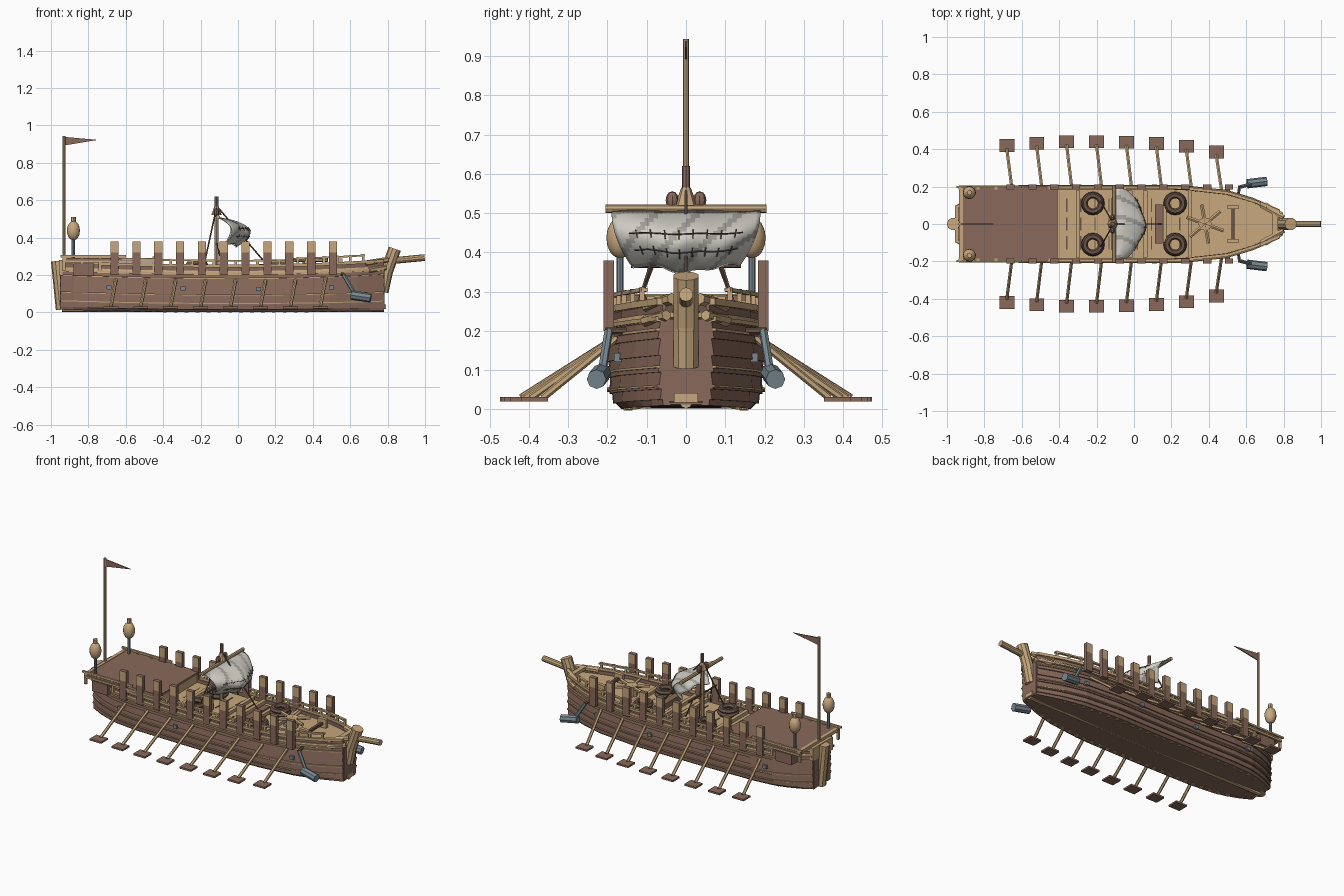
import bpy, bmesh, math
from mathutils import Vector

cube = bpy.data.objects.get("Cube")
if cube:
    bpy.data.objects.remove(cube, do_unlink=True)


def material(name, hexcode):
    rgb = [(int(hexcode[i:i + 2], 16) / 255) ** 2.2 for i in (0, 2, 4)] + [1]
    m = bpy.data.materials.new(name)
    m.use_nodes = True
    m.diffuse_color = rgb
    m.node_tree.nodes["Principled BSDF"].inputs["Base Color"].default_value = rgb
    return m


TAN = material("tan_wood", "c6a67c")
BROWN = material("brown_wood", "88695b")
DARK = material("dark_rope", "69554a")
STEEL = material("blue_grey_metal", "788890")
CLOTH = material("pale_cloth", "d2cfc6")
SHADE = material("grey_cloth", "a5a39c")


def finish(bm, name, *mats):
    bmesh.ops.recalc_face_normals(bm, faces=bm.faces)
    me = bpy.data.meshes.new(name)
    bm.to_mesh(me)
    bm.free()
    for m in mats:
        me.materials.append(m)
    ob = bpy.data.objects.new(name, me)
    bpy.context.collection.objects.link(ob)
    return ob


def box(name, c, size, mat):
    bm = bmesh.new()
    bmesh.ops.create_cube(bm, size=1)
    for v in bm.verts:
        v.co = Vector([c[i] + v.co[i] * size[i] for i in range(3)])
    return finish(bm, name, mat)


def rod(name, a, b, r, mat, sides=6, r2=None):
    a, b = Vector(a), Vector(b)
    bm = bmesh.new()
    bmesh.ops.create_cone(bm, cap_ends=True, segments=sides, radius1=r,
                          radius2=r if r2 is None else r2, depth=(b - a).length)
    rot = (b - a).to_track_quat('Z', 'Y')
    for v in bm.verts:
        v.co = rot @ v.co + (a + b) / 2
    return finish(bm, name, mat)


def loft(name, rings, mat):
    bm = bmesh.new()
    vs = [[bm.verts.new(p) for p in r] for r in rings]
    n = len(vs[0])
    for a, b in zip(vs, vs[1:]):
        for i in range(n):
            bm.faces.new((a[i], a[(i + 1) % n], b[(i + 1) % n], b[i]))
    bm.faces.new(vs[0])
    bm.faces.new(vs[-1][::-1])
    return finish(bm, name, mat)


def interp(table, t):
    for (a, u), (b, v) in zip(table, table[1:]):
        if t <= b:
            return u + (v - u) * max(0, t - a) / (b - a)
    return table[-1][1]


# Hull shape: half breadth along x, flare up z, and sheer
PLAN = [(-.95, .085), (-.86, .14), (-.75, .178), (-.6, .192), (.25, .192), (.5, .165), (.65, .12), (.78, .062)]
FLARE = [(0, .8), (.015, .92), (.04, .97), (.09, 1), (.3, 1.03)]


def hull(x, z, off=0, s=1):
    rise = .12 if x > 0 else .03
    return Vector((x, s * (interp(PLAN, x) * interp(FLARE, z) + off),
                   z + x * x * (.015 + rise * z)))


def stations(a, b, n=24):
    return [a + (b - a) * i / n for i in range(n + 1)]


def strake(name, section, mat, a=-.95, b=.78):
    """Sweep a section of (z, offset) along both sides of the hull."""
    for s, side in ((1, "left"), (-1, "right")):
        loft(f"{name}_{side}", [[hull(x, z, o, s) for z, o in section]
                                for x in stations(a, b)], mat)


def rail(name, z, h, out, mat, a=-.95, b=.78):
    strake(name, [(z, out), (z + h, out), (z + h, out - .016), (z, out - .016)], mat, a, b)


def slab(name, z, t, a, b, mat):
    loft(name, [[hull(x, z, -.004, 1), hull(x, z, -.004, -1),
                 hull(x, z, -.004, -1) - Vector((0, 0, t)),
                 hull(x, z, -.004, 1) - Vector((0, 0, t))]
                for x in stations(a, b)], mat)


# Overlapping hull planks, recessed upper band, rails
for i, z in enumerate((.001, .015, .04, .08, .12, .16)):
    top = (.015, .04, .08, .12, .16, .2)[i]
    strake(f"hull_plank_{i}", [(z, .009), (top, .002), (top, -.012), (z, -.012)], BROWN)
strake("upper_plank", [(.2, .01), (.222, .004), (.222, -.012), (.2, -.012)], TAN)
strake("recessed_plank", [(.222, -.004), (.242, -.004), (.242, -.012), (.222, -.012)], BROWN)
for z, h in ((.045, .005), (.09, .006), (.178, .007), (.202, .01)):
    rail("rubbing_rail", z, h, .014, TAN)
rail("gunwale", .24, .016, .01, TAN)
rail("side_rail", .272, .009, .005, TAN, -.66, .3)
rail("bow_rail", .278, .009, .004, TAN, .3, .68)
slab("hull_bottom", .008, .005, -.95, .78, BROWN)
slab("main_deck", .222, .012, -.94, .77, TAN)
rod("keel", (-.94, 0, .018), (.78, 0, .018), .016, TAN, 8)
for x in stations(-.8, .6, 24):
    for s in (-1, 1):
        box("bilge_block", hull(x, .004, -.012, s), (.02, .022, .012), TAN)

# Bow: blunt brown face, stem cylinder, knees and bowsprit
box("bow_face", (.772, 0, .125), (.02, .12, .21), BROWN)
box("bow_beam", (.755, 0, .275), (.03, .13, .02), TAN)
rod("stem", (.772, 0, .11), (.796, 0, .22), .033, TAN, 10)
rod("stem_head", (.785, 0, .19), (.838, 0, .34), .034, TAN, 10)
box("stem_foot", (.775, 0, .03), (.03, .06, .025), TAN)
rod("bowsprit", (.8, 0, .274), (.998, 0, .293), .018, TAN, 10)
for s in (-1, 1):
    rod("bow_knee", (.68, s * .1, .262), (.8, s * .035, .282), .015, TAN)
    rod("lower_bow_knee", (.7, s * .105, .225), (.79, s * .05, .24), .014, TAN)

# Stern: narrow transom, post and overhanging raised deck
box("transom", (-.945, 0, .11), (.016, .165, .18), BROWN)
box("transom_top", (-.948, 0, .24), (.018, .2, .08), TAN)
rod("sternpost", (-.94, 0, .015), (-.966, 0, .275), .034, TAN, 10)
box("aft_deck", (-.665, 0, .284), (.51, .4, .014), BROWN)
box("stern_beam", (-.925, 0, .284), (.02, .4, .02), TAN)
box("aft_bulkhead", (-.42, 0, .25), (.012, .36, .06), TAN)
for s in (-1, 1):
    box("quarter_box", (-.825, s * .172, .228), (.11, .064, .065), BROWN)
    box("aft_rail", (-.775, s * .198, .3), (.35, .012, .011), TAN)
    box("deck_edge", (-.67, s * .2, .272), (.53, .012, .012), TAN)
    for x in stations(-.93, -.45, 5):
        box("aft_post", (x, s * .192, .26), (.014, .014, .075), TAN)

# Upright side boards, tan on the outer upper face
for x in stations(-.66, .508, 10):
    for s in (-1, 1):
        bm = bmesh.new()
        for z, h in ((.26, .12), (.35, .06)):
            geo = bmesh.ops.create_cube(bm, size=1)["verts"]
            for v in geo:
                v.co = Vector((x + v.co.x * .044, s * .197 + v.co.y * .026, z + v.co.z * h))
        bm.normal_update()
        for f in bm.faces:
            f.material_index = int(f.calc_center_median().z > .33 and abs(f.normal.y) > .9)
        finish(bm, "side_board", BROWN, TAN)

# Stanchions and small metal plates
for s in (-1, 1):
    for x in stations(.32, .67, 5):
        box("bow_stanchion", hull(x, .268, -.002, s), (.014, .012, .045), TAN)
    for x in stations(-.36, .22, 5):
        box("side_stanchion", hull(x, .262, -.003, s), (.014, .012, .03), TAN)
    for x in (-.69, -.295, .11, .5):
        box("metal_plate", hull(x, .125, .008, s), (.026, .02, .022), STEEL)

# Oars
for i, x in enumerate(stations(-.68, .44, 7)):
    y = (.42, .432, .44, .44, .437, .43, .415, .385)[i]
    for s in (-1, 1):
        rod("oar_shaft", (x + .03, s * .17, .188), (x, s * (y - .02), .03), .0095, TAN)
        box("oar_blade", (x, s * y, .026), (.08, .068, .011), BROWN)

# Deck seams, beams, hatch and fore bench
for x in stations(-.36, .32, 9):
    for y in (-.1, 0, .1):
        box("deck_seam", (x, y, .2235), (.007, .07, .004), DARK)
for x in (-.3, -.02, .06, .3):
    box("deck_beam", (x, 0, .235), (.022, .36, .02), TAN)
box("hatch", (.133, 0, .24), (.04, .21, .035), BROWN)
box("hatch_lid", (.165, 0, .24), (.02, .2, .02), TAN)
box("fore_bench", (.53, 0, .258), (.016, .2, .016), DARK)
for s in (-1, 1):
    box("mooring_bitt", (.53, s * .09, .258), (.06, .022, .06), TAN)

# Rope coils
for x in (-.22, .22):
    for s in (-1, 1):
        for r, z in ((.047, .236), (.043, .258)):
            bpy.ops.mesh.primitive_torus_add(location=(x, s * .11, z), major_radius=r, minor_radius=.016,
                                             major_segments=16, minor_segments=6)
            bpy.context.object.name = "rope_coil"
            bpy.context.object.data.materials.append(DARK)

# Capstan with bars
rod("capstan", (.38, 0, .22), (.38, 0, .29), .036, TAN, 8)
for k in range(3):
    a = math.radians(k * 60 + 40)
    d = Vector((math.cos(a), math.sin(a), 0)) * .105
    rod("capstan_bar", Vector((.38, 0, .28)) - d, Vector((.38, 0, .28)) + d, .011, TAN)

# Mast, yards and rigging
MAST = -.115
rod("mast", (MAST, 0, .22), (MAST, 0, .52), .011, TAN, 8)
rod("topmast", (MAST, 0, .52), (MAST, 0, .62), .01, BROWN, 8)
rod("yard", (MAST + .008, -.205, .511), (MAST + .008, .205, .511), .011, TAN, 8)
rod("lower_yard", (MAST, -.14, .366), (MAST, .14, .366), .005, DARK)
rod("masthead_collar", (MAST, 0, .52), (MAST, 0, .565), .028, TAN, 8, .012)
for s in (-1, 1):
    bpy.ops.mesh.primitive_uv_sphere_add(segments=8, ring_count=6, radius=1, location=(MAST, s * .035, .533))
    ob = bpy.context.object
    ob.name, ob.scale = "masthead_block", (.014, .017, .023)
    ob.data.materials.append(BROWN)
    rod("shroud", (MAST, s * .01, .56), (-.18, s * .125, .26), .004, DARK)
    rod("sail_rope", (MAST, s * .09, .37), (MAST + .03, s * .125, .26), .004, DARK)
rod("forestay", (MAST, 0, .57), (.15, 0, .26), .004, DARK)


# Billowing sail with grey diagonal creases
def sail(u, v):
    return Vector((MAST + .012 + .165 * math.sin(math.pi * .8 * v ** .75) * (1 - .6 * u * u)
                   + .006 * math.sin(7 * u + 5 * v),
                   u * (.19 - .055 * v * v), .508 - .147 * v + .04 * v * v * (u * u - .3) * (1 - u * u)
                   + .004 * v * math.sin(9 * u)))


bm = bmesh.new()
grid = [[bm.verts.new(sail(i / 16 - 1, j / 14)) for i in range(33)] for j in range(15)]
for j in range(14):
    for i in range(32):
        f = bm.faces.new((grid[j][i], grid[j][i + 1], grid[j + 1][i + 1], grid[j + 1][i]))
        f.material_index = int((i + j) % 9 < 2)
        f.smooth = True
ob = finish(bm, "sail", CLOTH, SHADE)
ob.modifiers.new("thickness", 'SOLIDIFY').thickness = .004
off = Vector((.004, 0, 0))
for v in (.4, .7):
    for u in stations(-.8, .6, 7):
        rod("sail_reef_line", sail(u, v) + off, sail(u + .2, v) + off, .0018, DARK, 4)
        rod("sail_reef_tie", sail(u + .1, v - .06) + off, sail(u + .1, v + .08) + off, .0018, DARK, 4)

# Flag
rod("flagpole", (-.93, 0, .24), (-.93, 0, .944), .008, TAN, 8)
loft("pennant", [[(x, y, z) for x, z in ((-.925, .938), (-.75, .922), (-.925, .893))]
                 for y in (-.003, .003)], BROWN)

# Stern lanterns
for s in (-1, 1):
    y = s * .168
    rod("lantern_post", (-.88, y, .28), (-.88, y, .395), .009, STEEL, 8)
    bpy.ops.mesh.primitive_uv_sphere_add(segments=12, ring_count=8, radius=1, location=(-.88, y, .437))
    ob = bpy.context.object
    ob.name, ob.scale = "lantern", (.035, .035, .052)
    ob.data.materials.append(TAN)
    bpy.ops.object.shade_smooth_by_angle(angle=math.radians(40))
    rod("lantern_cap", (-.88, y, .48), (-.88, y, .51), .013, TAN, 8)

# Anchors hung at the bow
for s in (-1, 1):
    rod("anchor_arm", (.565, s * .197, .2), (.63, s * .215, .09), .011, STEEL, 6)
    rod("anchor_weight", (.605, s * .215, .093), (.71, s * .228, .077), .025, STEEL, 8)
    rod("anchor_beam", (.555, s * .14, .2), (.565, s * .205, .2), .009, DARK, 6)
